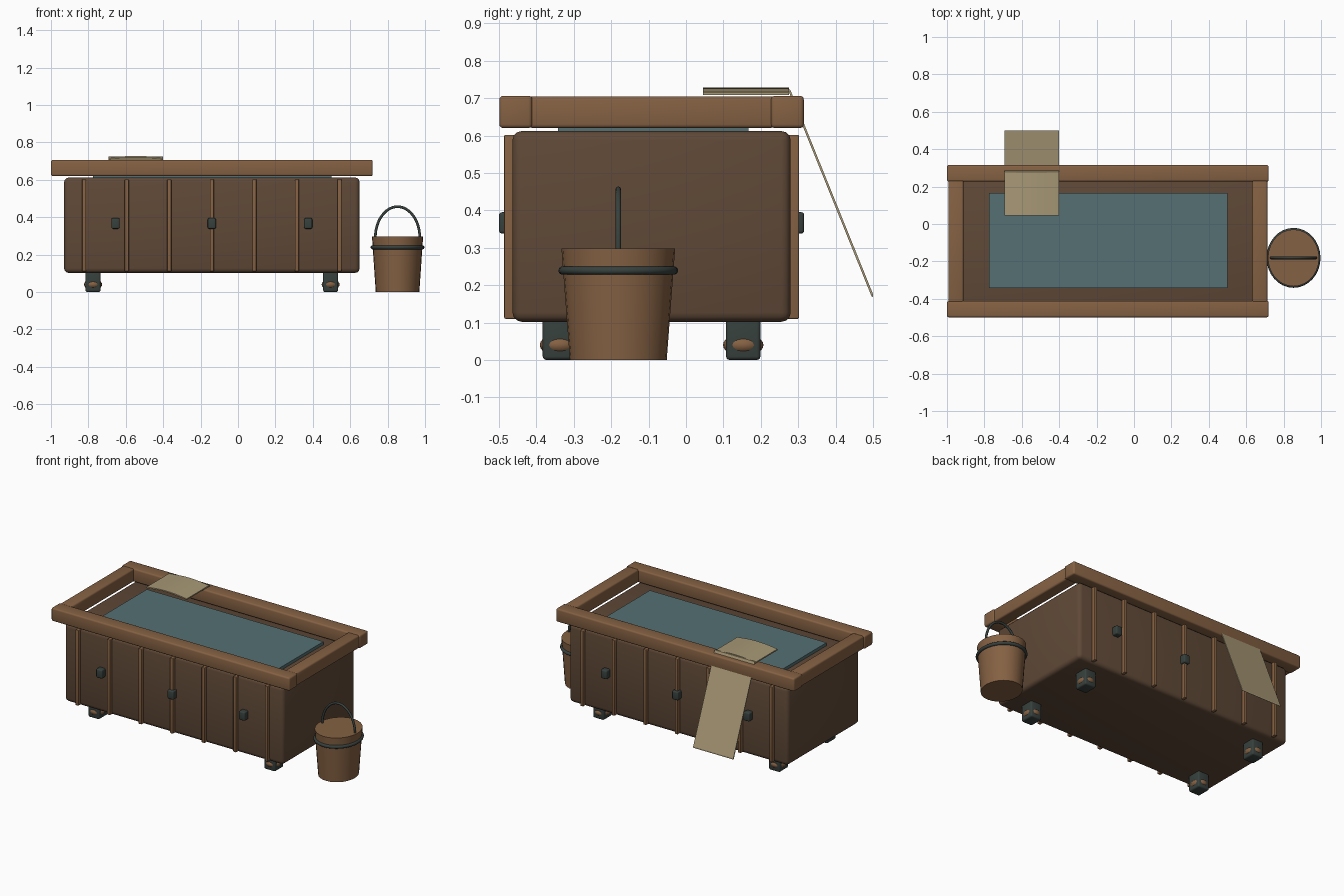
import bpy, bmesh, math
from mathutils import Matrix

if "Cube" in bpy.data.objects:
    bpy.data.objects.remove(bpy.data.objects["Cube"])


def mat(name, rgb):
    m = bpy.data.materials.new(name)
    m.diffuse_color = (*rgb, 1)
    m.use_nodes = True
    m.node_tree.nodes["Principled BSDF"].inputs["Base Color"].default_value = m.diffuse_color
    return m


WOOD = mat("warm wood", (0.235, 0.120, 0.056))
DARK = mat("dark wood", (0.115, 0.066, 0.038))
METAL = mat("dark iron", (0.038, 0.052, 0.048))
WATER = mat("water blue", (0.090, 0.162, 0.170))
CLOTH = mat("linen", (0.390, 0.315, 0.180))


def finish(name, bm, m, smooth=True):
    bmesh.ops.recalc_face_normals(bm, faces=bm.faces)
    me = bpy.data.meshes.new(name)
    bm.to_mesh(me)
    bm.free()
    me.materials.append(m)
    ob = bpy.data.objects.new(name, me)
    bpy.context.collection.objects.link(ob)
    if smooth:
        bpy.ops.object.select_all(action='DESELECT')
        ob.select_set(True)
        bpy.context.view_layer.objects.active = ob
        bpy.ops.object.shade_smooth_by_angle(angle=math.radians(35))
    return ob


def box(name, x, y, z, m, bevel=0.0):
    """Box from (min, max) ranges with rounded edges."""
    bm = bmesh.new()
    bmesh.ops.create_cube(bm, size=1)
    for v in bm.verts:
        v.co = [(r[0] + r[1]) / 2 + c * (r[1] - r[0]) for r, c in zip((x, y, z), v.co)]
    if bevel:
        bmesh.ops.bevel(bm, geom=bm.edges[:], offset=bevel, segments=3,
                        profile=0.5, affect='EDGES')
    return finish(name, bm, m, bevel > 0)


def sweep(name, path, r, m, closed):
    """Round tube along a list of points."""
    cu = bpy.data.curves.new(name, 'CURVE')
    cu.dimensions = '3D'
    cu.bevel_depth = r
    cu.bevel_resolution = 3
    cu.use_fill_caps = True
    sp = cu.splines.new('POLY')
    sp.points.add(len(path) - 1)
    for p, co in zip(sp.points, path):
        p.co = (*co, 1)
    sp.use_cyclic_u = closed
    sp.use_smooth = True
    cu.materials.append(m)
    ob = bpy.data.objects.new(name, cu)
    bpy.context.collection.objects.link(ob)


CX, CY = -0.14, -0.092  # tub centre

# tub body and water slab
box("tub_body", (-0.93, 0.65), (-0.464, 0.28), (0.102, 0.612), DARK, 0.025)
box("water", (-0.775, 0.5), (-0.342, 0.167), (0.59, 0.632), WATER)

# rim rails
box("rim_front", (-1.0, 0.72), (-0.499, -0.411), (0.62, 0.706), WOOD, 0.01)
box("rim_back", (-1.0, 0.72), (0.227, 0.315), (0.62, 0.706), WOOD, 0.01)
box("rim_left", (-0.993, -0.912), (-0.42, 0.236), (0.62, 0.705), WOOD, 0.01)
box("rim_right", (0.632, 0.713), (-0.42, 0.236), (0.62, 0.705), WOOD, 0.01)

for side, s in (("front", -1), ("back", 1)):
    # raised staves
    for i in range(7):
        x = CX + (i - 3) * 0.2275
        y = sorted((CY + s * 0.355, CY + s * 0.394))
        box(f"{side}_stave_{i + 1}", (x - 0.011, x + 0.011), y, (0.11, 0.602), WOOD, 0.004)
    # iron clips
    for i in range(3):
        x = CX + (i - 1) * 0.515
        y = sorted((CY + s * 0.36, CY + s * 0.408))
        box(f"{side}_clip_{i + 1}", (x - 0.022, x + 0.022), y, (0.338, 0.395), METAL, 0.008)
    # feet with wooden knobs
    for end, e in (("left", -1), ("right", 1)):
        x, y = CX + e * 0.635, CY + s * 0.245
        box(f"{side}_{end}_foot", (x - 0.04, x + 0.04), (y - 0.046, y + 0.046),
            (0, 0.115), METAL, 0.01)
        bm = bmesh.new()
        bmesh.ops.create_uvsphere(bm, u_segments=20, v_segments=12, radius=1)
        bmesh.ops.transform(bm, verts=bm.verts, matrix=Matrix.Translation((x, y, 0.04))
                            @ Matrix.Diagonal((0.048, 0.054, 0.03, 1)))
        finish(f"{side}_{end}_knob", bm, WOOD)

# bucket: tapered oval
BX, BY = 0.853, -0.181
bm = bmesh.new()
bmesh.ops.create_cone(bm, cap_ends=True, segments=28, radius1=0.1295, radius2=0.152, depth=0.298)
bmesh.ops.transform(bm, verts=bm.verts, matrix=Matrix.Translation((BX, BY, 0.149))
                    @ Matrix.Diagonal((0.9, 1, 1, 1)))
finish("bucket", bm, WOOD)
turn = [2 * math.pi * i / 32 for i in range(32)]
sweep("bucket_band", [(BX + 0.133 * math.cos(a), BY + 0.149 * math.sin(a), 0.239) for a in turn],
      0.0112, METAL, True)
arc = [math.pi * i / 24 for i in range(25)]
sweep("bucket_handle", [(BX + 0.119 * math.cos(a), BY, 0.29 + 0.166 * math.sin(a)) for a in arc],
      0.0075, METAL, False)

# cloth: domed part on the rim
N = 10
bm = bmesh.new()
top, bot = [], []
for i in range(N + 1):
    t = i / N
    x, bulge = -0.692 + 0.29 * t, 0.012 * math.sin(math.pi * t)
    for row, z in ((top, 0.716), (bot, 0.708)):
        row.append([bm.verts.new((x, y, z + bulge)) for y in (0.045, 0.275)])
loop = top + bot[::-1]
for i in range(len(loop)):
    a, b = loop[i], loop[(i + 1) % len(loop)]
    bm.faces.new((a[0], a[1], b[1], b[0]))
for k in (0, 1):
    for i in range(N):
        bm.faces.new((top[i][k], top[i + 1][k], bot[i + 1][k], bot[i][k]))
finish("cloth_top", bm, CLOTH)

# cloth: hanging part
bm = bmesh.new()
prof = [(0.272, 0.724), (0.279, 0.722), (0.5, 0.176), (0.5, 0.168), (0.496, 0.17)]
f = bm.faces.new([bm.verts.new((-0.692, y, z)) for y, z in prof])
ext = bmesh.ops.extrude_face_region(bm, geom=[f])
bmesh.ops.translate(bm, vec=(0.29, 0, 0),
                    verts=[g for g in ext["geom"] if isinstance(g, bmesh.types.BMVert)])
finish("cloth_drape", bm, CLOTH, False)
